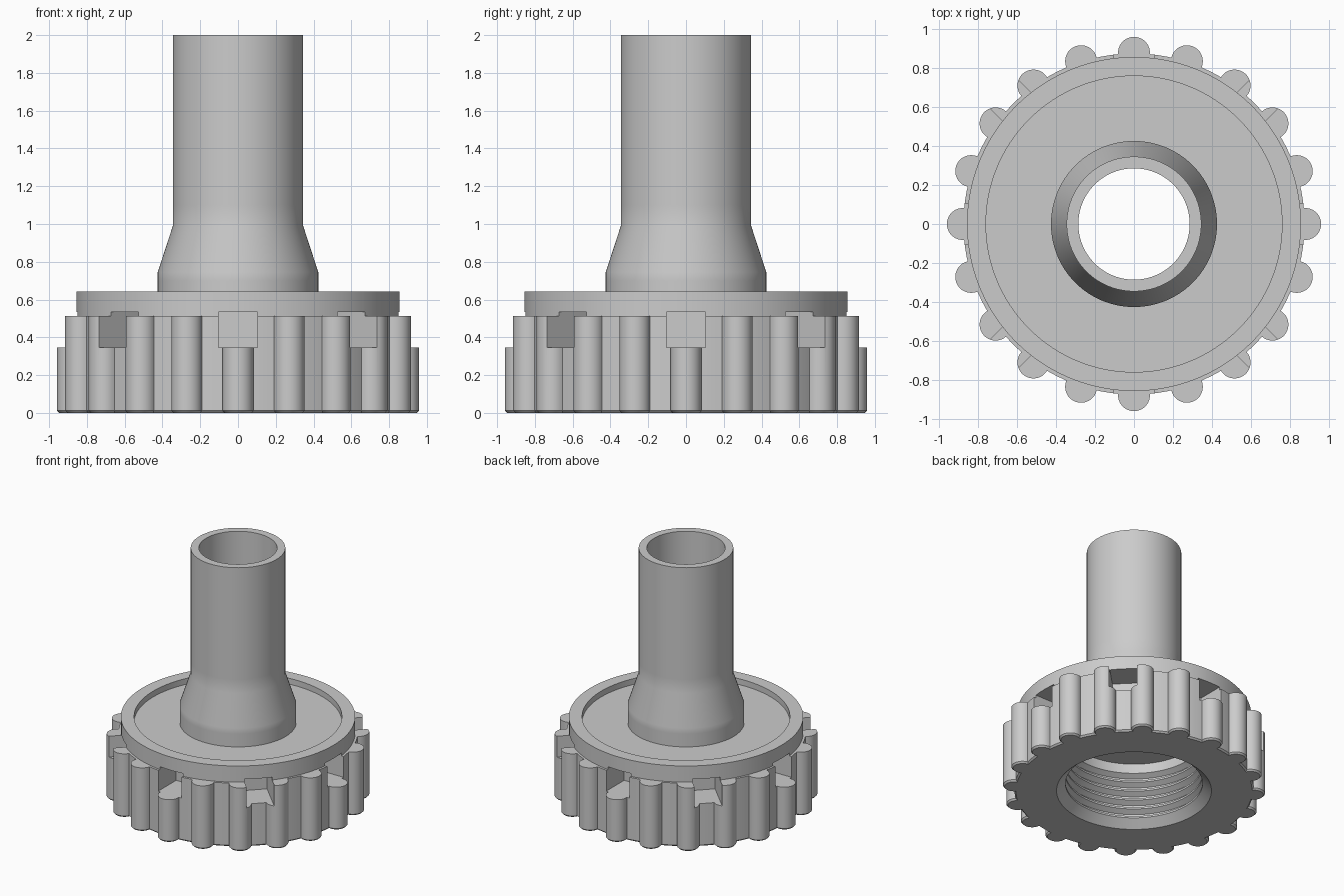
import bpy
import bmesh
from math import sin, cos, tau, acos, atan2
from mathutils import Matrix, Vector

cube = bpy.data.objects.get("Cube")
if cube:
    bpy.data.objects.remove(cube, do_unlink=True)

grey = bpy.data.materials.new("plain grey")
grey.use_nodes = True
grey.diffuse_color = (0.6, 0.6, 0.6, 1)
grey.node_tree.nodes["Principled BSDF"].inputs["Base Color"].default_value = (0.6, 0.6, 0.6, 1)

SEGMENTS = 120
KNOBS = 20
COLLAR_TOP = 0.512
BORE = 0.285


def make_object(name, bm):
    bmesh.ops.remove_doubles(bm, verts=bm.verts, dist=1e-5)
    bmesh.ops.recalc_face_normals(bm, faces=bm.faces)
    mesh = bpy.data.meshes.new(name)
    bm.to_mesh(mesh)
    bm.free()
    mesh.materials.append(grey)
    obj = bpy.data.objects.new(name, mesh)
    bpy.context.collection.objects.link(obj)
    return obj


def lathe(name, profile):
    """Revolve a closed (radius, height) profile around z."""
    bm = bmesh.new()
    verts = [bm.verts.new((r, 0, z)) for r, z in profile]
    edges = [bm.edges.new((a, b)) for a, b in zip(verts, verts[1:] + verts[:1])]
    bmesh.ops.spin(bm, geom=verts + edges, cent=(0, 0, 0), axis=(0, 0, 1),
                   angle=tau, steps=SEGMENTS, use_merge=False)
    return make_object(name, bm)


def cut(obj, cutter):
    mod = obj.modifiers.new("cut", "BOOLEAN")
    mod.operation = "DIFFERENCE"
    mod.solver = "EXACT"
    mod.object = cutter
    bpy.context.view_layer.objects.active = obj
    bpy.ops.object.modifier_apply(modifier=mod.name)


def smooth(obj):
    bpy.ops.object.select_all(action="DESELECT")
    obj.select_set(True)
    bpy.context.view_layer.objects.active = obj
    bpy.ops.object.shade_smooth_by_angle(angle=0.5)


def knobbed_outline(inset):
    """Round outline with half-round grip ribs, shrunk by the inset."""
    centre, knob, body = 0.876, 0.082 - inset, 0.873 - inset
    reach = acos((body**2 - centre**2 - knob**2) / (2 * centre * knob))
    foot = atan2(knob * sin(reach), centre + knob * cos(reach))
    points = []
    for i in range(KNOBS):
        turn = Matrix.Rotation(tau * i / KNOBS, 2)
        for j in range(17):
            a = reach * (j / 8 - 1)
            points.append(turn @ Vector((centre + knob * cos(a), knob * sin(a))))
        for j in range(1, 5):
            a = foot + (tau / KNOBS - 2 * foot) * j / 5
            points.append(turn @ Vector((body * cos(a), body * sin(a))))
    return points


# Grip collar with a small bottom chamfer
bm = bmesh.new()
rings = [[bm.verts.new((p.x, p.y, z)) for p in knobbed_outline(inset)]
         for inset, z in ((0.012, 0), (0, 0.012), (0, COLLAR_TOP))]
for low, high in zip(rings, rings[1:]):
    for i in range(len(low)):
        bm.faces.new((low[i - 1], low[i], high[i], high[i - 1]))
bm.faces.new(rings[0])
bm.faces.new(rings[-1])
collar = make_object("grip_collar", bm)

# Threaded bore: chamfered mouth, then repeated teeth
PITCH = 0.075
bore = [(0, -0.02), (0.585, -0.02), (0.565, 0), (0.5, 0.06)]
for i in range(5):
    z = 0.06 + i * PITCH
    bore += [(0.5, z + 0.015), (0.54, z + 0.035), (0.54, z + 0.05), (0.5, z + PITCH)]
bore += [(0.5, 0.56), (0, 0.56)]
bore_cutter = lathe("bore_cutter", bore)

# Tube, cone and flange with a shallow recess
tube = lathe("tube_and_flange", [
    (BORE, COLLAR_TOP), (0.855, COLLAR_TOP), (0.855, 0.642), (0.758, 0.642),
    (0.758, 0.595), (0.425, 0.595), (0.425, 0.7), (0.425, 0.745),
    (0.345, 0.99), (0.345, 1.1), (0.345, 2), (BORE, 2)])

# Eight square notches around the joint
bm = bmesh.new()
for i in range(8):
    box = (Matrix.Rotation(tau * i / 8, 4, "Z") @ Matrix.Translation((0.84, 0, 0.44))
           @ Matrix.Diagonal((0.4, 0.205, 0.19, 1)))
    bmesh.ops.create_cube(bm, size=1, matrix=box)
notch_cutter = make_object("notch_cutter", bm)

cut(collar, bore_cutter)
cut(collar, notch_cutter)
cut(tube, notch_cutter)
for cutter in (bore_cutter, notch_cutter):
    bpy.data.objects.remove(cutter, do_unlink=True)
smooth(collar)
smooth(tube)
